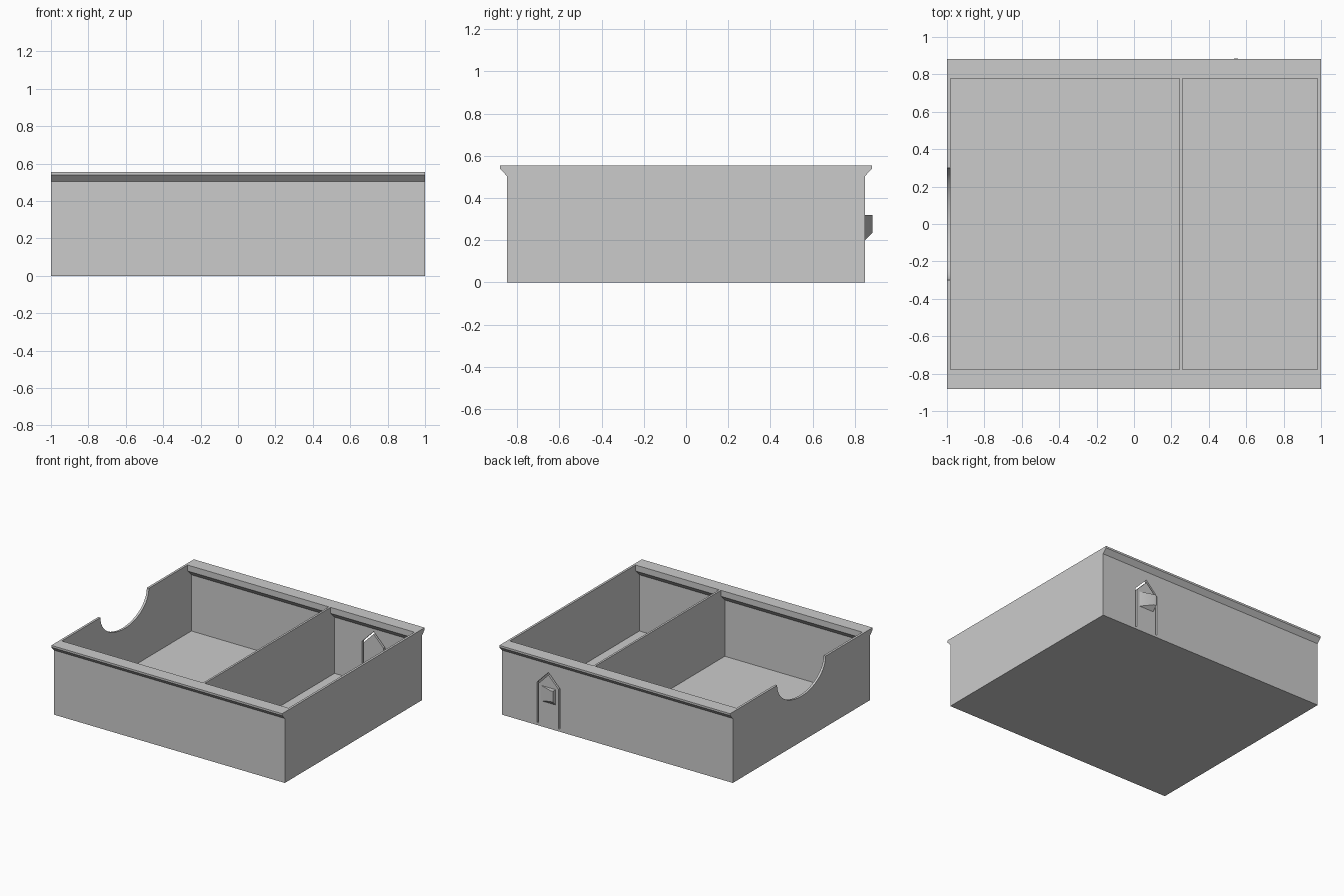
import bpy, bmesh, math

if "Cube" in bpy.data.objects:
    bpy.data.objects.remove(bpy.data.objects["Cube"], do_unlink=True)

GREY = (0.6, 0.6, 0.6, 1)
grey = bpy.data.materials.new("plain grey")
grey.use_nodes = True
grey.diffuse_color = GREY
grey.node_tree.nodes["Principled BSDF"].inputs["Base Color"].default_value = GREY


def prism(name, outline, axis, low, high):
    """Extrude a closed 2D outline along one axis."""
    def place(a, b, depth):
        co = [a, b]
        co.insert("xyz".index(axis), depth)
        return co

    bm = bmesh.new()
    base = bm.faces.new([bm.verts.new(place(a, b, low)) for a, b in outline])
    swept = bmesh.ops.extrude_face_region(bm, geom=[base])["geom"]
    moved = [v for v in swept if isinstance(v, bmesh.types.BMVert)]
    bmesh.ops.translate(bm, verts=moved, vec=place(0, 0, high - low))
    bmesh.ops.recalc_face_normals(bm, faces=bm.faces)
    mesh = bpy.data.meshes.new(name)
    bm.to_mesh(mesh)
    bm.free()
    mesh.materials.append(grey)
    obj = bpy.data.objects.new(name, mesh)
    bpy.context.collection.objects.link(obj)
    return obj


def mirrored(half):
    """Close a half outline by reflecting it across the first coordinate."""
    return half + [(-a, b) for a, b in reversed(half)]


def cut(target, cutter):
    """Subtract the cutter from the target, then discard it."""
    cutter.hide_render = True
    mod = target.modifiers.new("cut", "BOOLEAN")
    mod.operation = "DIFFERENCE"
    mod.solver = "EXACT"
    mod.object = cutter
    bpy.context.view_layer.objects.active = target
    bpy.ops.object.modifier_apply(modifier=mod.name)
    bpy.data.objects.remove(cutter, do_unlink=True)


TOP, FLOOR = 0.555, 0.02

# Tray block with flared rails along the front and back
tray = prism("tray_body", mirrored([(0.849, 0), (0.849, 0.505), (0.882, 0.54), (0.882, TOP)]),
             "x", -1, 1)

# Two compartments, narrowed at the top by the inner lips
pocket = mirrored([(0.826, FLOOR), (0.826, 0.46), (0.778, 0.508), (0.778, 0.7)])
for left, right in [(-0.982, 0.242), (0.258, 0.982)]:
    cut(tray, prism("pocket_cutter", pocket, "x", left, right))

# Rounded finger notch in the side wall
steps = 48
scoop = [(0.3 * math.cos(math.pi * i / steps), TOP - 0.2 * math.sin(math.pi * i / steps))
         for i in range(steps + 1)]
scoop += [(-0.3, 0.7), (0.3, 0.7)]
cut(tray, prism("notch_cutter", scoop, "x", -1.1, -0.9))

# Pointed slot that frees a spring tab in the back wall
TAB_X = 0.597
outer = [(-0.1, FLOOR), (-0.1, 0.336), (0, 0.438), (0.1, 0.336), (0.1, FLOOR)]
inner = [(0.086, FLOOR), (0.086, 0.33), (0, 0.418), (-0.086, 0.33), (-0.086, FLOOR)]
slot = [(TAB_X + a, b) for a, b in outer + inner]
cut(tray, prism("slot_cutter", slot, "y", 0.79, 0.87))

# Ramped catch on the spring tab, bevelled underneath
catch = prism("tab_catch", [(0.66, 0.849), (0.66, 0.838), (0.534, 0.838),
                            (0.534, 0.884), (0.555, 0.884)], "z", 0.2, 0.32)
for v in catch.data.vertices:
    if v.co.z < 0.25:
        v.co.z += v.co.y - 0.849

# Smooth the notch while keeping the edges sharp
for obj in bpy.context.selected_objects:
    obj.select_set(False)
for obj in (tray, catch):
    obj.select_set(True)
bpy.context.view_layer.objects.active = tray
bpy.ops.object.shade_smooth_by_angle(angle=math.radians(25))
